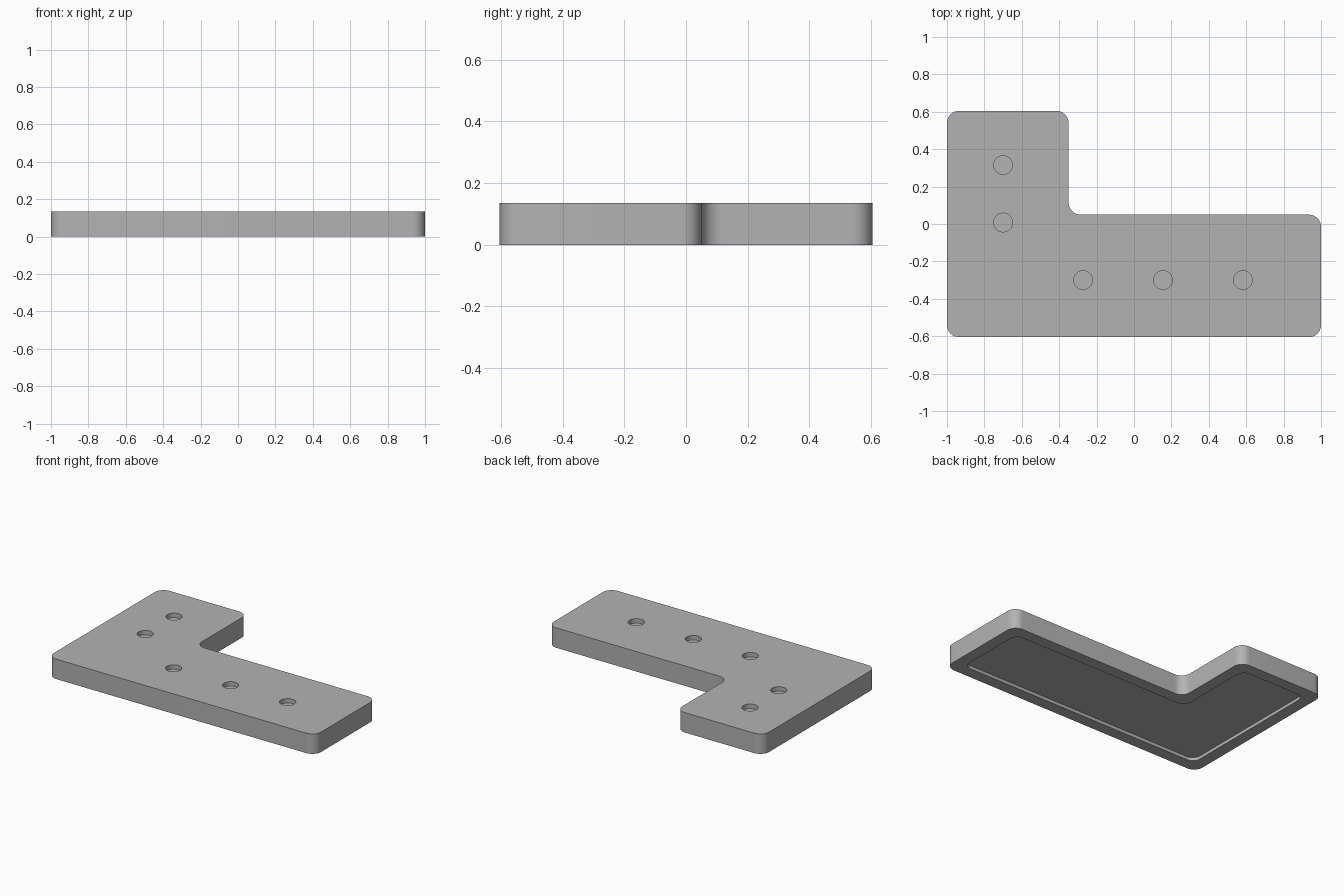
import bpy, bmesh, math
from mathutils import Vector

cube = bpy.data.objects.get("Cube")
if cube:
    bpy.data.objects.remove(cube, do_unlink=True)

HEIGHT = 0.135
POCKET_DEPTH = 0.022
HOLE_DEPTH = 0.03
HOLE_RADIUS = 0.05

grey = bpy.data.materials.new("plain grey")
grey.use_nodes = True
colour = (0.45, 0.45, 0.45, 1)
grey.diffuse_color = colour
grey.node_tree.nodes["Principled BSDF"].inputs["Base Color"].default_value = colour


def l_outline(inset, radius, steps=10):
    """L-shaped outline, moved inwards by inset, with rounded corners."""
    left, right, front, back = -1 + inset, 1 - inset, -0.605 + inset, 0.605 - inset
    inner_x, inner_y = -0.35 - inset, 0.05 - inset
    corners = [Vector(c) for c in ((left, front), (right, front), (right, inner_y),
                                   (inner_x, inner_y), (inner_x, back), (left, back))]
    points = []
    for i, corner in enumerate(corners):
        a = (corners[i - 1] - corner).normalized() * radius
        b = (corners[(i + 1) % len(corners)] - corner).normalized() * radius
        for s in range(steps + 1):
            t = math.pi / 2 * s / steps
            points.append(corner + a * (1 - math.sin(t)) + b * (1 - math.cos(t)))
    return points


def circle(x, y, radius, steps=48):
    return [Vector((x + radius * math.cos(math.tau * i / steps),
                    y + radius * math.sin(math.tau * i / steps))) for i in range(steps)]


def prism(name, outlines, bottom, top):
    """Extrude closed outlines straight up into one object."""
    bm = bmesh.new()
    for outline in outlines:
        face = bm.faces.new([bm.verts.new((p.x, p.y, bottom)) for p in outline])
        result = bmesh.ops.extrude_face_region(bm, geom=[face], use_keep_orig=True)
        verts = [v for v in result["geom"] if isinstance(v, bmesh.types.BMVert)]
        bmesh.ops.translate(bm, verts=verts, vec=(0, 0, top - bottom))
    bmesh.ops.recalc_face_normals(bm, faces=bm.faces)
    mesh = bpy.data.meshes.new(name)
    bm.to_mesh(mesh)
    bm.free()
    mesh.materials.append(grey)
    obj = bpy.data.objects.new(name, mesh)
    bpy.context.collection.objects.link(obj)
    return obj


def cut(target, cutter):
    mod = target.modifiers.new("cut", "BOOLEAN")
    mod.operation, mod.solver, mod.object = "DIFFERENCE", "EXACT", cutter
    bpy.context.view_layer.objects.active = target
    bpy.ops.object.modifier_apply(modifier=mod.name)
    bpy.data.objects.remove(cutter, do_unlink=True)


# Solid L-shaped plate
plate = prism("bracket_plate", [l_outline(0, 0.065)], 0, HEIGHT)

# Shallow pocket in the underside
cut(plate, prism("pocket_cutter", [l_outline(0.08, 0.055)], -0.1, POCKET_DEPTH))

# Blind holes: two up the short arm, three along the long arm
centres = [(-0.7, 0.315), (-0.7, 0.008)] + [(-0.272 + 0.427 * i, -0.3) for i in range(3)]
cut(plate, prism("hole_cutter", [circle(x, y, HOLE_RADIUS) for x, y in centres],
                 HEIGHT - HOLE_DEPTH, HEIGHT + 0.1))

# Smooth rounded walls, sharp rims
bpy.ops.object.select_all(action="DESELECT")
plate.select_set(True)
bpy.context.view_layer.objects.active = plate
bpy.ops.object.shade_smooth_by_angle(angle=math.radians(30))
